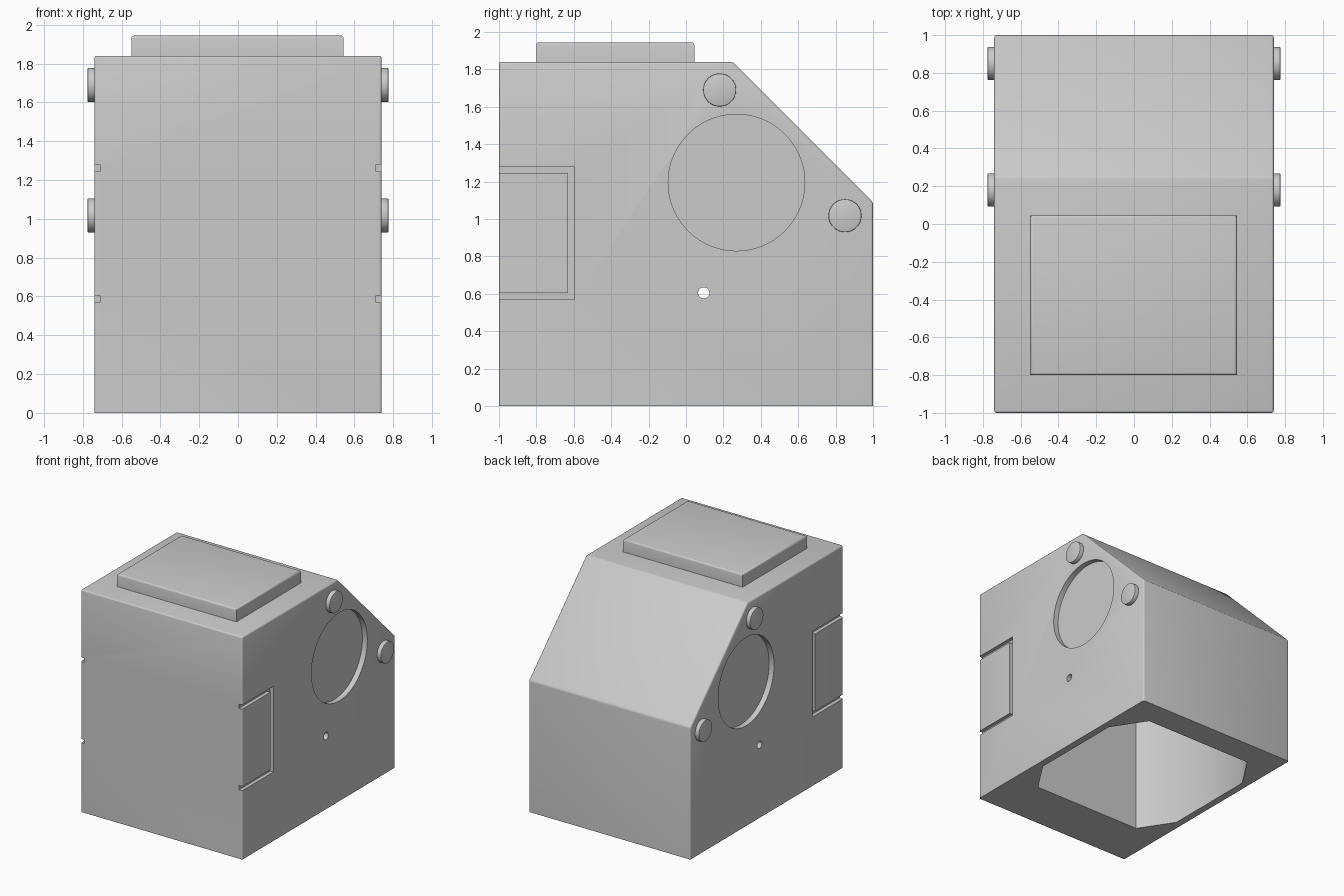
import bpy, bmesh, math
from mathutils import Matrix

cube = bpy.data.objects.get("Cube")
if cube:
    bpy.data.objects.remove(cube, do_unlink=True)

grey = bpy.data.materials.new("light_grey")
grey.use_nodes = True
COLOUR = (0.6, 0.6, 0.6, 1)
grey.diffuse_color = COLOUR
grey.node_tree.nodes["Principled BSDF"].inputs["Base Color"].default_value = COLOUR


def finish(name, bm):
    bmesh.ops.recalc_face_normals(bm, faces=bm.faces)
    mesh = bpy.data.meshes.new(name)
    bm.to_mesh(mesh)
    bm.free()
    mesh.materials.append(grey)
    obj = bpy.data.objects.new(name, mesh)
    bpy.context.scene.collection.objects.link(obj)
    return obj


def prism(name, outline, depth, bevel=0.0, keep=None):
    """Extrude a closed outline along depth; round the edges chosen by keep."""
    bm = bmesh.new()
    face = bm.faces.new([bm.verts.new(p) for p in outline])
    new = bmesh.ops.extrude_face_region(bm, geom=[face])["geom"]
    bmesh.ops.translate(bm, vec=depth, verts=[v for v in new if isinstance(v, bmesh.types.BMVert)])
    bmesh.ops.recalc_face_normals(bm, faces=bm.faces)
    if bevel:
        edges = [e for e in bm.edges if keep(e)]
        bmesh.ops.bevel(bm, geom=edges, offset=bevel, segments=3, profile=0.5, affect='EDGES')
    return finish(name, bm)


def box(name, x0, x1, y0, y1, z0, z1, **kw):
    return prism(name, [(x0, y0, z0), (x1, y0, z0), (x1, y1, z0), (x0, y1, z0)], (0, 0, z1 - z0), **kw)


def disc(name, x0, x1, y, z, radius, segments=64, bevel=0.0):
    """Cylinder lying along the x axis."""
    bm = bmesh.new()
    place = Matrix.Translation(((x0 + x1) / 2, y, z)) @ Matrix.Rotation(math.pi / 2, 4, 'Y')
    bmesh.ops.create_cone(bm, cap_ends=True, segments=segments, radius1=radius, radius2=radius,
                          depth=abs(x1 - x0), matrix=place)
    if bevel:
        rims = [e for e in bm.edges if any(len(f.verts) > 4 for f in e.link_faces)]
        bmesh.ops.bevel(bm, geom=rims, offset=bevel, segments=2, profile=0.5, affect='EDGES')
    return finish(name, bm)


def smooth(obj):
    bpy.ops.object.select_all(action='DESELECT')
    obj.select_set(True)
    bpy.context.view_layer.objects.active = obj
    bpy.ops.object.shade_smooth_by_angle(angle=math.radians(35))


def above_base(e):
    return max(v.co.z for v in e.verts) > 0.01


# Housing: side profile with a sloped rear, edges softened above the base
W = 0.74
profile = [(-1, 0), (1, 0), (1, 1.09), (0.25, 1.84), (-1, 1.84)]
body = prism("housing", [(-W, y, z) for y, z in profile], (2 * W, 0, 0), bevel=0.012, keep=above_base)

# Hollow underside with clipped corners
cx, cy, mid, hx, hy = 0.18, 0.275, 0.105, 0.68, 0.675
octagon = []
for sx, sy in ((1, 1), (-1, 1), (-1, -1), (1, -1)):
    pair = [(sx * hx, mid + sy * (hy - cy)), (sx * (hx - cx), mid + sy * hy)]
    octagon += pair if sx * sy > 0 else pair[::-1]
cutters = [prism("cavity_cutter", [(x, y, -0.1) for x, y in octagon], (0, 0, 1.3)),
           disc("pin_hole_cutter", -1, 1, 0.095, 0.605, 0.03, 32)]

# Round recess and U-shaped groove on each side
for s in (-1, 1):
    cutters.append(disc("recess_cutter", s * (W - 0.045), s * 1.0, 0.27, 1.195, 0.365, 96))
    u = [(-1.1, 0.57), (-0.595, 0.57), (-0.595, 1.28), (-1.1, 1.28),
         (-1.1, 1.245), (-0.63, 1.245), (-0.63, 0.605), (-1.1, 0.605)]
    cutters.append(prism("groove_cutter", [(s * (W - 0.03), y, z) for y, z in u], (s * 0.2, 0, 0)))

for c in cutters:
    c.hide_render = True
    mod = body.modifiers.new(c.name, 'BOOLEAN')
    mod.operation, mod.solver, mod.object = 'DIFFERENCE', 'EXACT', c
cut = bpy.data.meshes.new_from_object(body.evaluated_get(bpy.context.evaluated_depsgraph_get()))
body.modifiers.clear()
body.data = cut
for c in cutters:
    bpy.data.objects.remove(c, do_unlink=True)
smooth(body)

# Raised pad on the top
smooth(box("top_pad", -0.55, 0.545, -0.8, 0.045, 1.83, 1.945, bevel=0.015,
           keep=lambda e: min(v.co.z for v in e.verts) > 1.9))

# Round buttons beside the slope
for side, s in (("left", 1), ("right", -1)):
    for place, y, z in (("upper", 0.18, 1.69), ("lower", 0.85, 1.018)):
        smooth(disc(f"{side}_{place}_button", s * (W - 0.02), s * 0.775, y, z, 0.088, 64, bevel=0.005))
